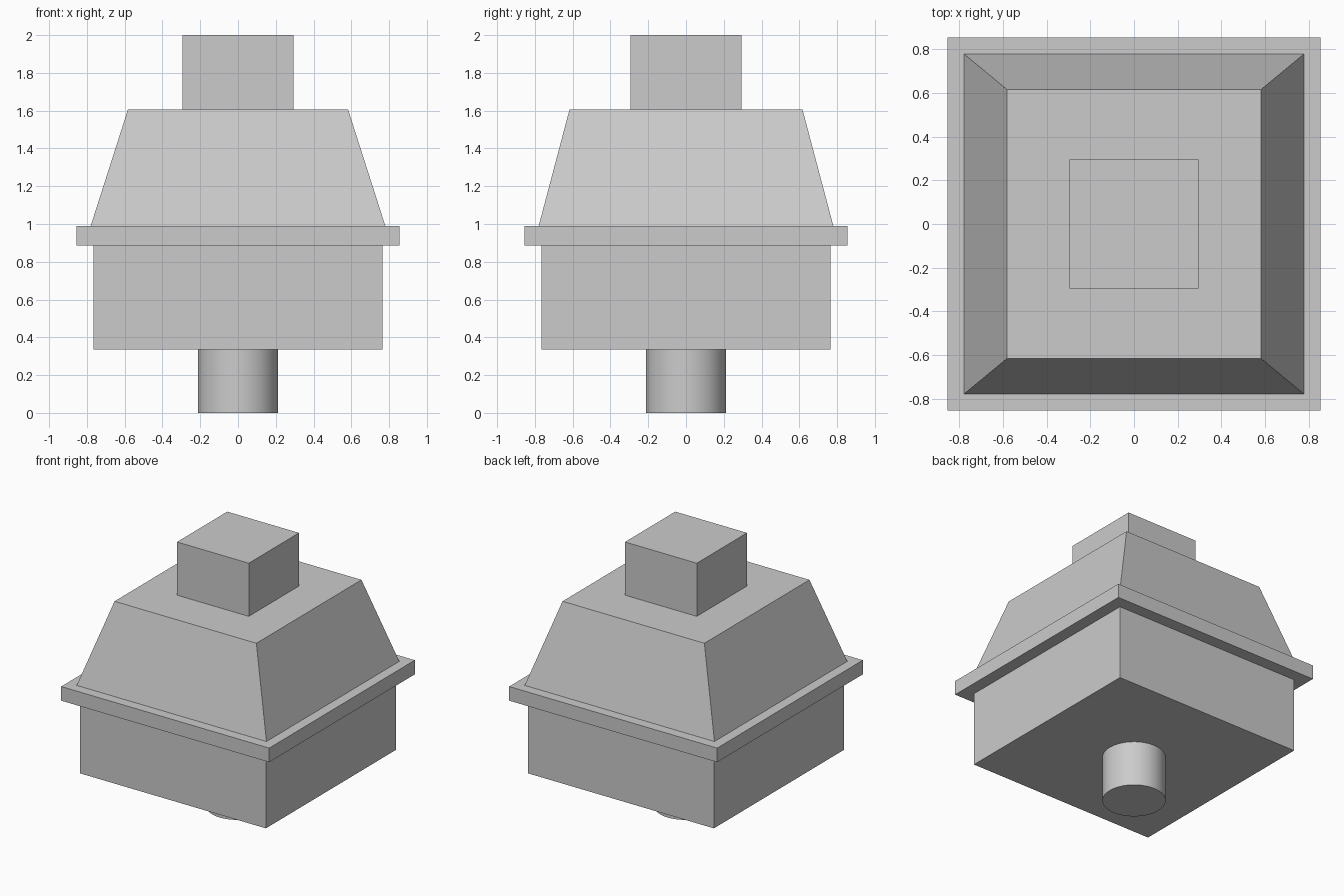
import bpy
import bmesh
import math

if "Cube" in bpy.data.objects:
    bpy.data.objects.remove(bpy.data.objects["Cube"], do_unlink=True)

GREY = (0.6, 0.6, 0.6, 1.0)
grey = bpy.data.materials.new("plain_grey")
grey.use_nodes = True
grey.diffuse_color = GREY
grey.node_tree.nodes["Principled BSDF"].inputs["Base Color"].default_value = GREY


def tapered_box(name, z0, z1, base, top=None):
    """Four-sided block from half sizes (x, y) at its base and top."""
    top = top or base
    bm = bmesh.new()
    bmesh.ops.create_cube(bm, size=2)
    for v in bm.verts:
        hx, hy = top if v.co.z > 0 else base
        v.co = (v.co.x * hx, v.co.y * hy, z1 if v.co.z > 0 else z0)
    mesh = bpy.data.meshes.new(name)
    bm.to_mesh(mesh)
    bm.free()
    mesh.materials.append(grey)
    obj = bpy.data.objects.new(name, mesh)
    bpy.context.collection.objects.link(obj)
    return obj


# Square body, rim, sloped hood and top block
tapered_box("lower_body", 0.335, 0.885, (0.765, 0.765))
tapered_box("rim_plate", 0.885, 0.99, (0.855, 0.855))
tapered_box("sloped_hood", 0.99, 1.605, (0.78, 0.78), (0.583, 0.617))
tapered_box("top_block", 1.605, 2.0, (0.295, 0.295))

# Round outlet pipe underneath
bpy.ops.mesh.primitive_cylinder_add(vertices=48, radius=0.213, depth=0.335,
                                    location=(0, 0, 0.1675))
pipe = bpy.context.object
pipe.name = "outlet_pipe"
pipe.data.materials.append(grey)
bpy.ops.object.shade_smooth_by_angle(angle=math.radians(30))
